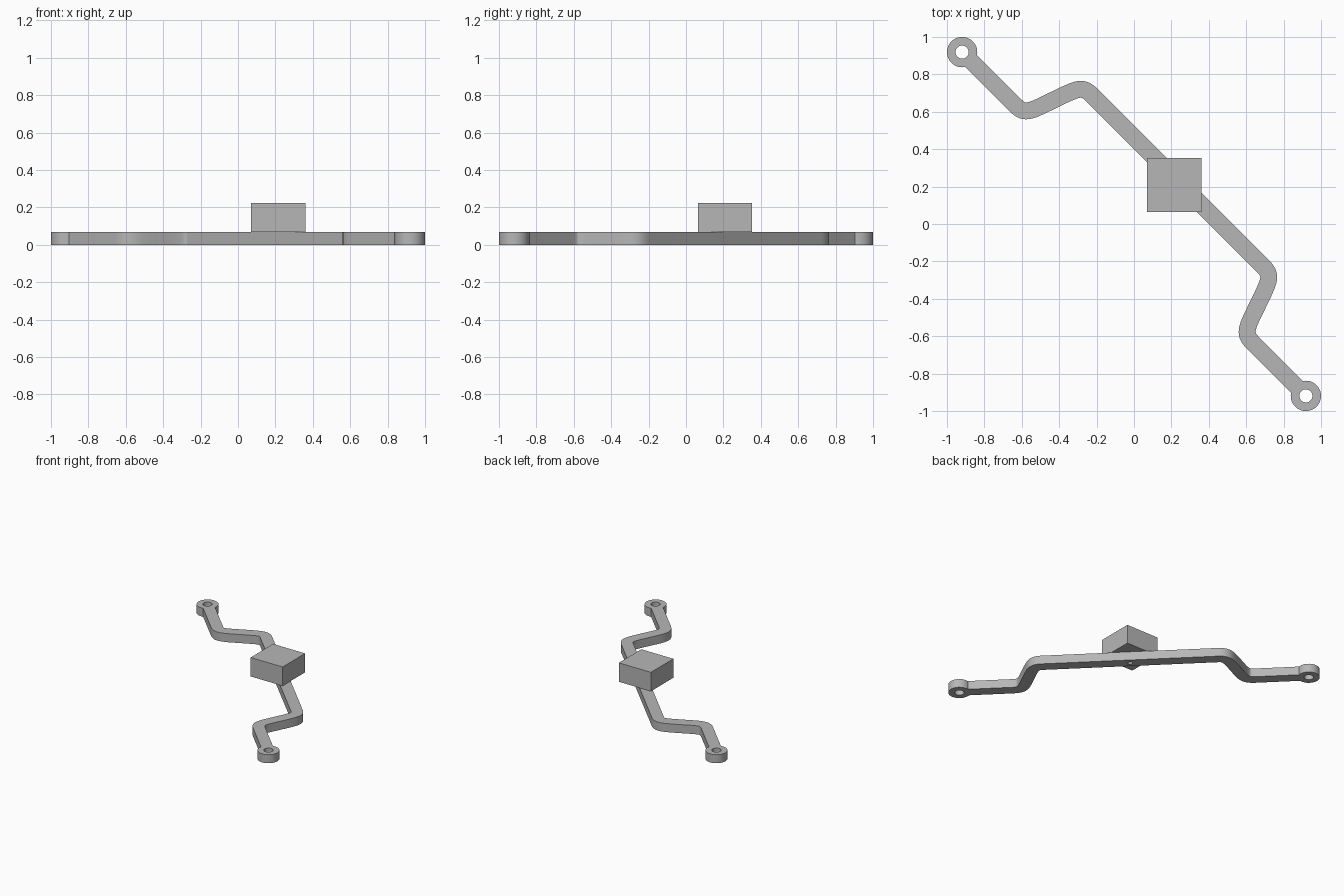
import bpy, bmesh, math
from mathutils import Vector

if "Cube" in bpy.data.objects:
    bpy.data.objects.remove(bpy.data.objects["Cube"])

HEIGHT, HALF_W = 0.07, 0.045
END = 0.919                                   # eyelet centre offset
grey = bpy.data.materials.new("grey")
grey.diffuse_color = (0.47, 0.47, 0.47, 1)
grey.use_nodes = True
grey.node_tree.nodes["Principled BSDF"].inputs["Base Color"].default_value = grey.diffuse_color


def prism(name, outline, z0, z1):
    """Extrude a closed 2D outline between two heights."""
    bm = bmesh.new()
    face = bm.faces.new([bm.verts.new((x, y, z0)) for x, y in outline])
    ext = bmesh.ops.extrude_face_region(bm, geom=[face])["geom"]
    top = [v for v in ext if isinstance(v, bmesh.types.BMVert)]
    bmesh.ops.translate(bm, verts=top, vec=(0, 0, z1 - z0))
    bmesh.ops.recalc_face_normals(bm, faces=bm.faces)
    mesh = bpy.data.meshes.new(name)
    bm.to_mesh(mesh)
    bm.free()
    mesh.materials.append(grey)
    obj = bpy.data.objects.new(name, mesh)
    bpy.context.collection.objects.link(obj)
    return obj


def circle(cx, cy, r, n=48):
    return [(cx + r * math.cos(2 * math.pi * i / n),
             cy + r * math.sin(2 * math.pi * i / n)) for i in range(n)]


def combine(target, tool, operation):
    """Apply a boolean and remove its tool."""
    mod = target.modifiers.new(operation, 'BOOLEAN')
    mod.operation, mod.object, mod.solver = operation, tool, 'EXACT'
    bpy.context.view_layer.objects.active = target
    bpy.ops.object.modifier_apply(modifier=mod.name)
    bpy.data.objects.remove(tool)


def smooth_path(pts, steps=5):
    """Catmull-Rom curve through the points, straight at both ends."""
    out = [pts[0]]
    for i in range(1, len(pts) - 2):
        a, b, c, d = pts[i - 1:i + 3]
        # limit tangents to the local spacing
        l = (c - b).length
        m0 = (c - a).normalized() * l
        m1 = (d - b).normalized() * l
        for k in range(steps):
            t = k / steps
            out.append(b * (2*t**3 - 3*t**2 + 1) + m0 * (t**3 - 2*t**2 + t)
                       + c * (-2*t**3 + 3*t**2) + m1 * (t**3 - t**2))
    return out + [pts[-2], pts[-1]]


# Arm centre line: one cranked half, mirrored across the diagonal
half = [Vector(p) for p in [
    (-0.873, 0.873), (-0.635, 0.635), (-0.597, 0.608), (-0.565, 0.606),
    (-0.52, 0.62), (-0.43, 0.663), (-0.34, 0.705), (-0.29, 0.72),
    (-0.253, 0.712), (-0.215, 0.678), (0.2315, 0.2315)]]
left = smooth_path(half)
path = left + [Vector((p.y, p.x)) for p in reversed(left[:-1])]

# Offset the centre line to both sides
side_a, side_b = [], []
for i, p in enumerate(path):
    tan = (path[min(i + 1, len(path) - 1)] - path[max(i - 1, 0)])
    if 0 < i < len(path) - 1:
        tan = (path[i + 1] - p).normalized() + (p - path[i - 1]).normalized()
    n = Vector((-tan.y, tan.x)).normalized() * HALF_W
    side_a.append(p + n)
    side_b.append(p - n)
arm = prism("cranked_arm", side_a + side_b[::-1], 0, HEIGHT)

# Eyelets at both ends
for s in (-1, 1):
    combine(arm, prism("eyelet", circle(s * END, -s * END, 0.081), 0, HEIGHT), 'UNION')
for s in (-1, 1):
    combine(arm, prism("eyelet_hole", circle(s * END, -s * END, 0.035), -0.1, 0.2), 'DIFFERENCE')

# Small pivot hole under the block
combine(arm, prism("pivot_hole", circle(0.2315, 0.2315, 0.018, 24), -0.1, 0.2), 'DIFFERENCE')

bpy.ops.object.select_all(action='DESELECT')
arm.select_set(True)
bpy.context.view_layer.objects.active = arm
bpy.ops.object.shade_smooth_by_angle(angle=math.radians(30))

# Square block resting on the arm
prism("block", [(0.07, 0.063), (0.36, 0.063), (0.36, 0.353), (0.07, 0.353)], HEIGHT, 0.225)
